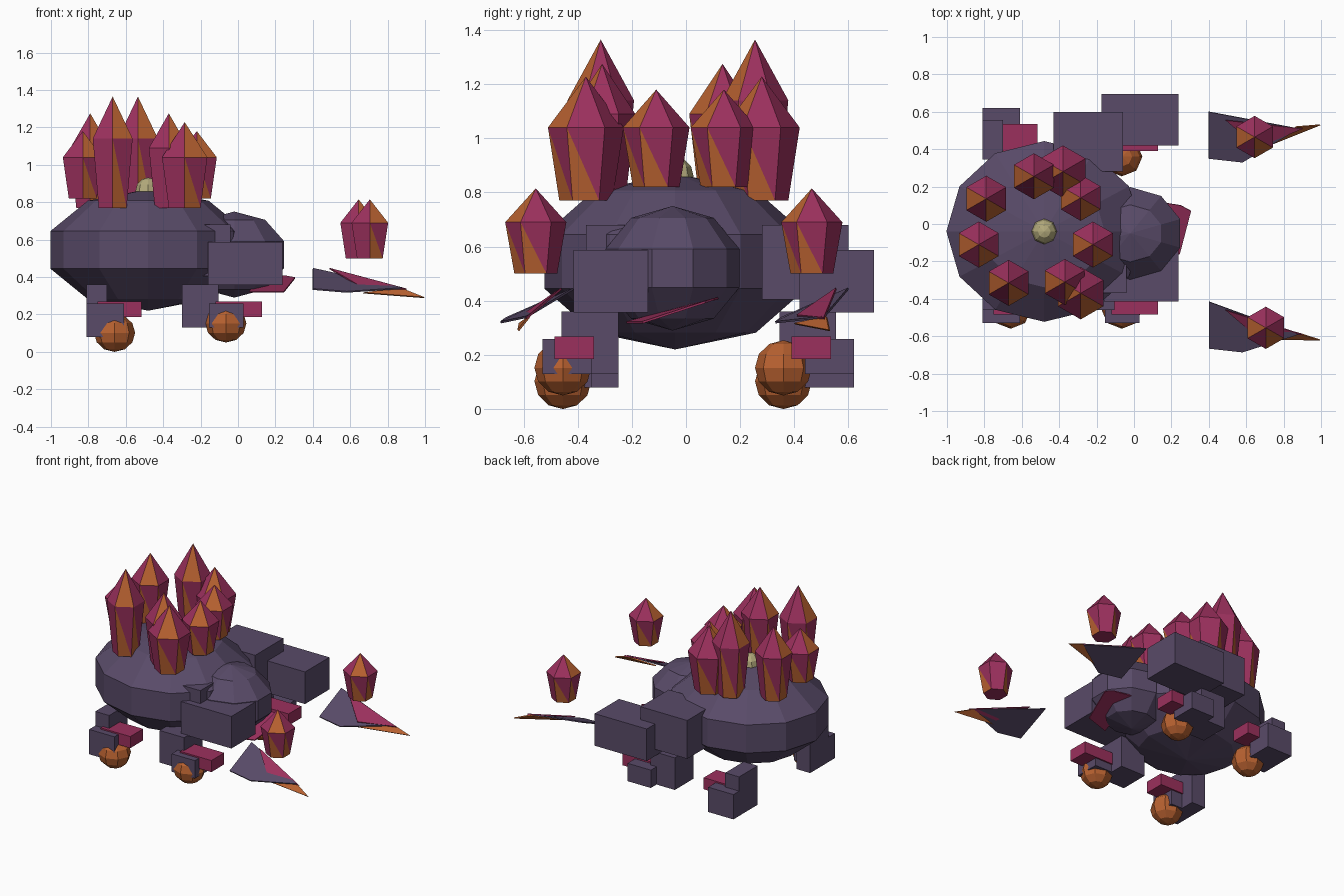
import bpy, bmesh, math
from mathutils import Matrix, Vector

if "Cube" in bpy.data.objects:
    bpy.data.objects.remove(bpy.data.objects["Cube"])


def material(name, rgb):
    m = bpy.data.materials.new(name)
    m.diffuse_color = (*rgb, 1)
    m.use_nodes = True
    m.node_tree.nodes["Principled BSDF"].inputs["Base Color"].default_value = m.diffuse_color
    return m


ROCK = material("purple_rock", (0.10, 0.07, 0.14))
CRIMSON = material("crimson", (0.33, 0.03, 0.11))
ORANGE = material("orange", (0.48, 0.12, 0.03))
CREAM = material("cream", (0.45, 0.40, 0.20))


def finish(bm, name, *mats):
    bmesh.ops.recalc_face_normals(bm, faces=bm.faces)
    me = bpy.data.meshes.new(name)
    bm.to_mesh(me)
    bm.free()
    for m in mats:
        me.materials.append(m)
    ob = bpy.data.objects.new(name, me)
    bpy.context.collection.objects.link(ob)
    return ob


def ball(name, centre, radii, segs, rings, mat):
    bm = bmesh.new()
    mtx = Matrix.Translation(centre) @ Matrix.Diagonal((*radii, 1))
    bmesh.ops.create_uvsphere(bm, u_segments=segs, v_segments=rings, radius=1, matrix=mtx)
    return finish(bm, name, mat)


def box(name, x, y, z, mat):
    bm = bmesh.new()
    centre = [(a + b) / 2 for a, b in (x, y, z)]
    size = [b - a for a, b in (x, y, z)]
    bmesh.ops.create_cube(bm, size=1, matrix=Matrix.Translation(centre) @ Matrix.Diagonal((*size, 1)))
    return finish(bm, name, mat)


def crystal(name, x, y, r, base, shoulder, tip):
    """Six-sided crystal: tapered foot, wide shoulder, pointed tip."""
    bm = bmesh.new()

    def ring(radius, z):
        return [bm.verts.new((x + radius * math.cos(math.radians(60 * k - 30)),
                              y + radius * math.sin(math.radians(60 * k - 30)), z)) for k in range(6)]
    low, high = ring(r * 0.7, base), ring(r, shoulder)
    apex = bm.verts.new((x, y, tip))
    bm.faces.new(low)
    for k in range(6):
        n = (k + 1) % 6
        a = bm.faces.new((low[k], low[n], high[k]))
        bm.faces.new((low[n], high[n], high[k]))
        t = bm.faces.new((high[k], high[n], apex))
        a.material_index = int(k in (0, 2, 3, 5))
        t.material_index = int(k in (3, 5))
    return finish(bm, name, CRIMSON, ORANGE)


def plate(name, points, mat):
    bm = bmesh.new()
    bm.faces.new([bm.verts.new(p) for p in points])
    ob = finish(bm, name, mat)
    mod = ob.modifiers.new("thickness", "SOLIDIFY")
    mod.thickness = 0.008
    mod.offset = 0
    return ob


# Body, head, jaw and the pale gem on top
ball("body", (-0.48, -0.04, 0.545), (0.55, 0.508, 0.325), 12, 5, ROCK)
ball("head", (-0.02, -0.05, 0.52), (0.295, 0.26, 0.23), 10, 5, ROCK)
plate("jaw", [(0.12, 0.12, 0.41), (0.25, 0.10, 0.405), (0.305, 0.07, 0.395),
              (0.245, -0.16, 0.32), (0.06, -0.22, 0.32)], CRIMSON)
ball("back_gem", (-0.48, -0.04, 0.86), (0.068, 0.068, 0.072), 8, 6, CREAM)

# Crystals on the back: x, y, tip height
for i, (x, y, tip) in enumerate([(-0.535, 0.255, 1.365), (-0.67, -0.315, 1.365),
                                 (-0.79, 0.135, 1.275), (-0.37, -0.31, 1.275),
                                 (-0.38, 0.28, 1.228), (-0.285, -0.37, 1.228),
                                 (-0.22, -0.11, 1.18), (-0.285, 0.14, 1.18),
                                 (-0.83, -0.11, 1.18)]):
    tall = tip > 1.2
    r = 0.14 if abs(tip - 1.228) < 0.01 else 0.123
    shoulder = {1.365: 1.14, 1.275: 1.09}.get(tip, 1.04)
    crystal(f"back_crystal_{i}", x, y, r, 0.77 if tall else 0.82, shoulder, tip)

# Four legs: x offset, ankle height, and y positions of each side
for side, s in (("front", -1), ("rear", 1)):
    hip_y = (-0.46, -0.25) if s < 0 else (0.345, 0.555)
    shin_y = (-0.53, -0.35) if s < 0 else (0.44, 0.62)
    toe_y = (-0.485, -0.34) if s < 0 else (0.39, 0.535)
    foot_y = -0.455 if s < 0 else 0.36
    for end, hip_x, shin_x, toe_x, foot_x, z in (
            ("left", (-0.81, -0.70), (-0.81, -0.61), (-0.75, -0.515), -0.66, 0.08),
            ("right", (-0.30, -0.105), (-0.155, 0.03), (-0.12, 0.128), -0.065, 0.13)):
        n = f"{side}_{end}"
        box(n + "_hip", hip_x, hip_y, (z, 0.36), ROCK)
        box(n + "_shin", shin_x, shin_y, (z, 0.258), ROCK)
        box(n + "_toe", toe_x, toe_y, (0.185, 0.268), CRIMSON)
        ball(n + "_foot", (foot_x, foot_y, z + 0.022), (0.11, 0.105, 0.102), 8, 6, ORANGE)

# Arms: upper and lower blocks on both sides
box("front_upper_arm", (-0.42, -0.04), (-0.37, -0.05), (0.405, 0.68), ROCK)
box("front_lower_arm", (-0.16, 0.238), (-0.415, -0.14), (0.357, 0.587), ROCK)
box("rear_upper_arm", (-0.43, -0.06), (0.28, 0.60), (0.405, 0.68), ROCK)
box("rear_lower_arm", (-0.175, 0.238), (0.42, 0.695), (0.357, 0.587), ROCK)

# Floating hands: three overlapping blades and a crystal above
for n, dy, tip_dy, cx, cy in (("rear", 0, 0.53, 0.645, 0.465), ("front", -1.015, -0.62, 0.705, -0.555)):
    tip_in = tip_dy - 0.02 if dy == 0 else tip_dy + 0.03
    plate(n + "_hand_palm", [(0.40, 0.60 + dy, 0.445), (0.40, 0.35 + dy, 0.335),
                             (0.58, 0.33 + dy, 0.32), (0.88, tip_in, 0.34)], ROCK)
    plate(n + "_hand_blade", [(0.49, 0.555 + dy, 0.445), (0.66, 0.41 + dy, 0.345),
                              (0.90, tip_in, 0.335)], CRIMSON)
    plate(n + "_hand_claw", [(0.67, 0.40 + dy, 0.315), (0.995, tip_dy, 0.29),
                             (0.87, tip_in + 0.01, 0.34)], ORANGE)
    crystal(n + "_hand_crystal", cx, cy, 0.113, 0.50, 0.69, 0.815)
